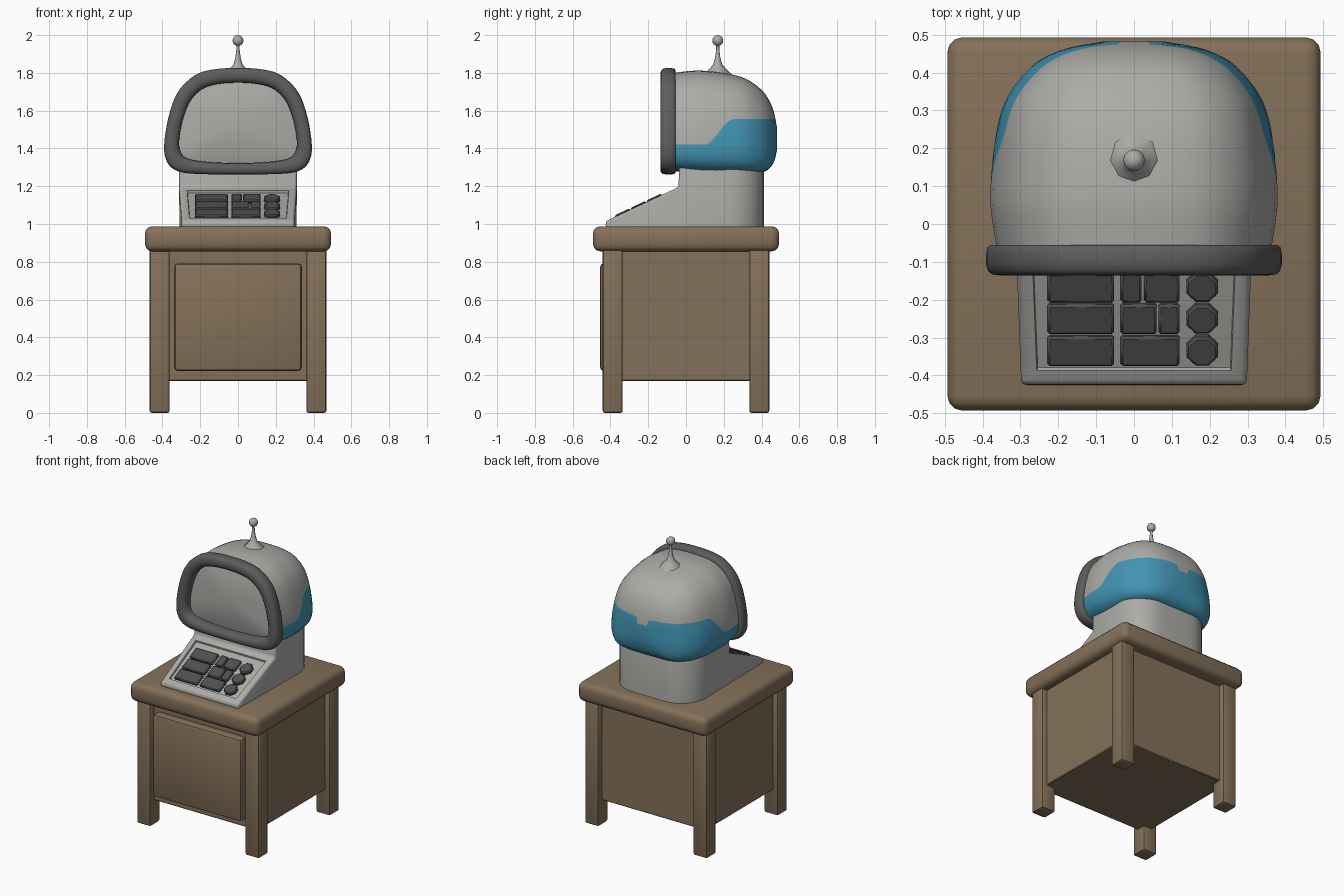
import bpy, bmesh, math
from mathutils import Vector, Matrix

if "Cube" in bpy.data.objects:
    bpy.data.objects.remove(bpy.data.objects["Cube"])


def material(name, rgb):
    m = bpy.data.materials.new(name)
    m.diffuse_color = (*rgb, 1)
    m.use_nodes = True
    m.node_tree.nodes["Principled BSDF"].inputs["Base Color"].default_value = m.diffuse_color
    return m


GREY = material("light grey plastic", (0.41, 0.41, 0.39))
BLUE = material("blue paint", (0.055, 0.30, 0.46))
RIM = material("dark grey rim", (0.11, 0.11, 0.11))
KEY = material("charcoal keys", (0.08, 0.08, 0.08))
WOOD = material("brown wood", (0.23, 0.165, 0.10))


def finish(bm, name, mats, angle=35):
    bmesh.ops.recalc_face_normals(bm, faces=bm.faces)
    me = bpy.data.meshes.new(name)
    bm.to_mesh(me)
    bm.free()
    for m in mats:
        me.materials.append(m)
    for p in me.polygons:
        p.use_smooth = True
    me.set_sharp_from_angle(angle=math.radians(angle))
    ob = bpy.data.objects.new(name, me)
    bpy.context.collection.objects.link(ob)
    return ob


def box(name, lo, hi, bevel, mat, segments=2, matrix=None):
    lo, hi = Vector(lo), Vector(hi)
    bm = bmesh.new()
    bmesh.ops.create_cube(bm, size=1)
    for v in bm.verts:
        v.co = (lo + hi) / 2 + v.co * (hi - lo)
    bmesh.ops.bevel(bm, geom=bm.edges[:], offset=bevel, segments=segments, profile=0.5, affect='EDGES')
    if matrix:
        bm.transform(matrix)
    return finish(bm, name, [mat], 40)


def loft(bm, loops, mat_of=lambda i: 0, cap_start=False, cap_end=False):
    rings = [[bm.verts.new(c) for c in lp] for lp in loops]
    n = len(rings[0])
    for a, b in zip(rings, rings[1:]):
        for i in range(n):
            f = bm.faces.new((a[i], a[(i + 1) % n], b[(i + 1) % n], b[i]))
            f.material_index = mat_of(i)
    for flag, ring in ((cap_start, rings[0]), (cap_end, rings[-1])):
        if flag:
            bm.faces.new(ring).material_index = mat_of(0)


def smooth(points, steps, mirrored=False):
    """Catmull-Rom curve through points of any dimension"""
    p = [Vector(q) for q in points]
    if mirrored:
        first, last = Vector((-p[1][0], p[1][1])), Vector((-p[-2][0], p[-2][1]))
    else:
        first, last = 2 * p[0] - p[1], 2 * p[-1] - p[-2]
    p = [first] + p + [last]
    out = []
    for a, b, c, d in zip(p, p[1:], p[2:], p[3:]):
        for k in range(steps):
            t = k / steps
            out.append(0.5 * (2 * b + (c - a) * t + (2 * a - 5 * b + 4 * c - d) * t * t
                              + (3 * b - a - 3 * c + d) * t ** 3))
    return out + [p[-2]]


def full(half):
    """Close a half outline by mirroring it in x"""
    return half + [Vector((-q[0], q[1])) for q in half[-2:0:-1]]


# Table: top, cabinet, door panel, four legs
box("table_top", (-0.493, -0.493, 0.855), (0.493, 0.493, 0.988), 0.04, WOOD, 3)
box("cabinet_body", (-0.43, -0.40, 0.17), (0.43, 0.40, 0.87), 0.005, WOOD, 1)
box("front_panel", (-0.338, -0.455, 0.222), (0.338, -0.38, 0.792), 0.02, WOOD)
for x, side in ((-0.415, "left"), (0.415, "right")):
    for y, end in ((-0.388, "front"), (0.388, "back")):
        box(f"{end}_{side}_leg", (x - 0.053, y - 0.053, 0), (x + 0.053, y + 0.053, 0.87), 0.012, WOOD)

# Console base: side profile extruded across, rounded back, recessed key bed
profile = [(-0.425, 0.98), (-0.425, 1.015), (-0.04, 1.195), (-0.035, 1.32), (0.412, 1.32), (0.412, 0.98)]
bm = bmesh.new()
loft(bm, [[Vector((x, y, z)) for y, z in profile] for x in (-0.312, 0.312)], cap_start=True, cap_end=True)
for v in bm.verts:
    if v.co.y < -0.4:
        v.co.x *= 0.955
bmesh.ops.recalc_face_normals(bm, faces=bm.faces)
back = [e for e in bm.edges if all(v.co.y > 0.4 for v in e.verts) and abs(e.verts[0].co.z - e.verts[1].co.z) > 0.1]
bmesh.ops.bevel(bm, geom=back, offset=0.19, segments=7, profile=0.5, affect='EDGES')
sharp = [e for e in bm.edges if e.calc_face_angle(0) > 0.4 and min(v.co.z for v in e.verts) > 0.985]
sharp += [e for e in bm.edges if all(v.co.y < -0.42 for v in e.verts) and e not in sharp]
bmesh.ops.bevel(bm, geom=sharp, offset=0.015, segments=3, profile=0.5, affect='EDGES')
bm.normal_update()
slope = max((f for f in bm.faces if f.normal.y < -0.3 and f.normal.z > 0.7), key=lambda f: f.calc_area())
bmesh.ops.inset_region(bm, faces=[slope], thickness=0.038, depth=0)
bmesh.ops.inset_region(bm, faces=[slope], thickness=0.004, depth=-0.012)
finish(bm, "console_base", [GREY])

# Keys lying in the sloped bed
tilt = math.atan2(0.18, 0.385)


def on_slope(x, y):
    return Matrix.Translation((x, y, 1.015 + (y + 0.425) * 0.18 / 0.385)) @ Matrix.Rotation(tilt, 4, 'X')


rows = {-0.335: [(-0.228, -0.053), (-0.035, 0.12)],
        -0.251: [(-0.228, -0.053), (-0.035, 0.06), (0.065, 0.12)],
        -0.167: [(-0.228, -0.053), (-0.035, 0.02), (0.027, 0.12)]}
for r, (y, spans) in enumerate(rows.items()):
    for k, (x0, x1) in enumerate(spans):
        h, w = 0.043, (x1 - x0) / 2
        box(f"key_{r}_{k}", (-w, -h, -0.014), (w, h, 0.008), 0.006, KEY, 1, on_slope((x0 + x1) / 2, y))
    bm = bmesh.new()
    bmesh.ops.create_cone(bm, cap_ends=True, segments=8, radius1=0.045, radius2=0.045, depth=0.022,
                          matrix=Matrix.Translation((0, 0, -0.003)) @ Matrix.Rotation(math.pi / 8, 4, 'Z'))
    rim = [e for e in bm.edges if all(v.co.z > 0 for v in e.verts)]
    bmesh.ops.bevel(bm, geom=rim, offset=0.006, segments=1, affect='EDGES')
    bm.transform(on_slope(0.18, y))
    finish(bm, f"round_key_{r}", [KEY])

# Screen rim: inner and outer outlines blended through a rounded section
outer_pts = [(0, 1.262), (0.18, 1.264), (0.30, 1.274), (0.365, 1.312), (0.391, 1.39), (0.377, 1.525),
             (0.34, 1.655), (0.29, 1.735), (0.21, 1.797), (0.11, 1.821), (0, 1.826)]
inner_pts = [(0, 1.322), (0.15, 1.328), (0.25, 1.341), (0.296, 1.368), (0.312, 1.42), (0.302, 1.51),
             (0.273, 1.61), (0.235, 1.675), (0.175, 1.722), (0.09, 1.743), (0, 1.748)]
outer = full(smooth(outer_pts, 4, True))
inner = full(smooth(inner_pts, 4, True))
section = [(0, -0.06), (0, -0.10), (0.06, -0.12), (0.25, -0.133), (0.5, -0.136), (0.8, -0.133), (0.94, -0.123),
           (1, -0.105), (1, -0.08), (0.95, -0.062), (0.85, -0.055), (0.4, -0.055)]
bm = bmesh.new()
loft(bm, [[Vector((p.x, y, p.y)) for p in (a.lerp(b, t) for a, b in zip(inner, outer))] for t, y in section])
finish(bm, "screen_rim", [RIM], 50)

# Screen: gently domed panel inside the rim
bm = bmesh.new()
mid = Vector((0, 1.53))
loft(bm, [[Vector((q.x, -0.105 + 0.03 * s * s, q.y)) for q in (mid + (p - mid) * s for p in inner)]
          for s in (1.03, 0.85, 0.65, 0.4, 0.15)], cap_end=True)
finish(bm, "screen", [GREY])

# Head shell: rim outline lofted backwards, with one row following the paint edge
stations = smooth([(-0.07, 0.362, 1.80, 1.28), (0.05, 0.379, 1.812, 1.27), (0.15, 0.375, 1.806, 1.265),
                   (0.25, 0.362, 1.79, 1.264), (0.33, 0.337, 1.762, 1.266), (0.40, 0.287, 1.71, 1.273),
                   (0.44, 0.236, 1.655, 1.292), (0.466, 0.17, 1.59, 1.33), (0.482, 0.08, 1.51, 1.39)], 4)
shape = smooth(outer_pts, 16, True)
LOW, HIGH = 12, 12


def pick(curve, t):
    i = min(int(t), len(curve) - 2)
    return curve[i].lerp(curve[i + 1], t - i)


loops = []
for y, w, top, bottom in stations:
    curve = [Vector((p.x / 0.391 * w, bottom + (p.y - 1.262) / 0.564 * (top - bottom))) for p in shape]
    s = min(max((y - 0.10) / 0.15, 0), 1)
    edge = min(1.42 + 0.135 * s * s * (3 - 2 * s), top - 0.003)
    j = next(i for i, p in enumerate(curve) if p.y > edge)
    cut = j - 1 + (edge - curve[j - 1].y) / (curve[j].y - curve[j - 1].y)
    last = len(curve) - 1
    ts = [cut * k / LOW for k in range(LOW)] + [cut + (last - cut) * k / HIGH for k in range(HIGH + 1)]
    loops.append([Vector((p.x, y, p.y)) for p in full([pick(curve, t) for t in ts])])
count = len(loops[0])
bm = bmesh.new()
loft(bm, loops, lambda i: 1 if i < LOW or i >= count - LOW else 0, cap_end=True)
finish(bm, "head_shell", [GREY, BLUE], 60)

# Antenna: flared lathe with a ball tip
bm = bmesh.new()
lathe = [(0.075, 1.79), (0.045, 1.82), (0.024, 1.845), (0.014, 1.88), (0.009, 1.92), (0.008, 1.96)]
loft(bm, [[Vector((r * math.cos(a * math.pi / 4), 0.168 + r * math.sin(a * math.pi / 4), z)) for a in range(8)]
          for r, z in lathe])
finish(bm, "antenna_stem", [GREY], 60)
bm = bmesh.new()
bmesh.ops.create_uvsphere(bm, u_segments=12, v_segments=8, radius=0.029,
                          matrix=Matrix.Translation((0, 0.168, 1.971)))
finish(bm, "antenna_ball", [GREY], 60)
